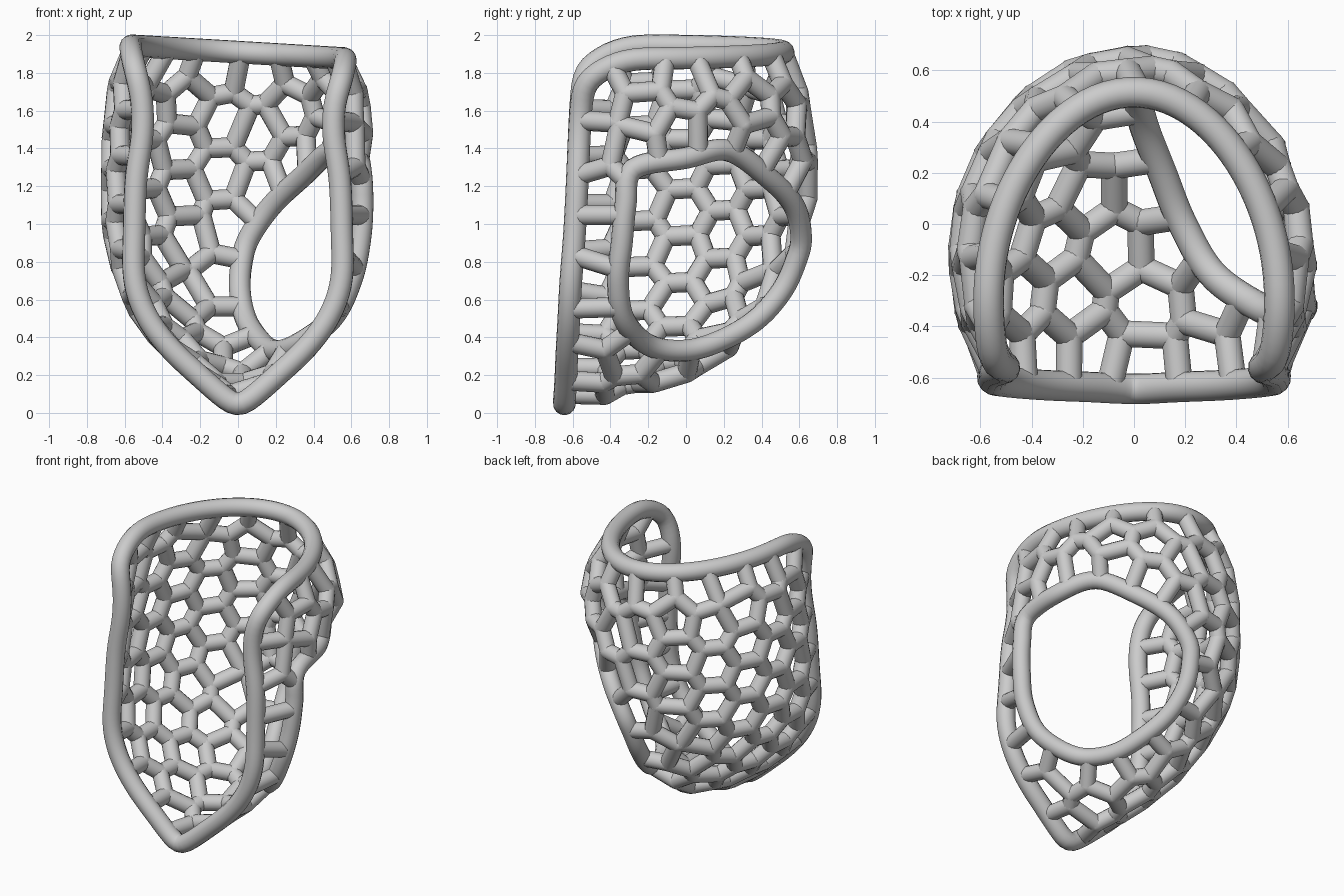
import bpy, bmesh, math
from mathutils import Vector, kdtree

if "Cube" in bpy.data.objects:
    bpy.data.objects.remove(bpy.data.objects["Cube"])

RIM_R, STRUT_R, PITCH = 0.06, 0.053, 0.26
NI = 130

# Shell rows: z, front edge half width, greatest half width, back y, front y
ROWS = [(.025, 0, .005, -.63, -.65), (.11, .11, .112, -.35, -.64), (.21, .22, .225, 0, -.635),
        (.33, .35, .36, .22, -.63), (.5, .48, .505, .4, -.62), (.7, .55, .6, .54, -.61),
        (.95, .55, .665, .62, -.59), (1.25, .54, .675, .65, -.575), (1.5, .505, .665, .63, -.565),
        (1.72, .51, .635, .59, -.555), (1.91, .545, .57, .52, -.54)]
# Centre line of the large side opening
HOLE = [(.65, -.28, 1.29), (.62, 0, 1.35), (.5, .22, 1.39), (.34, .43, 1.25), (.18, .57, 1.1),
        (.06, .61, .93), (.02, .58, .8), (.01, .51, .65), (.04, .38, .5), (.11, .2, .39),
        (.19, 0, .33), (.31, -.2, .36), (.5, -.33, .5), (.6, -.36, .7), (.645, -.34, .9), (.66, -.32, 1.1)]


def spline(pts, n, closed):
    """Catmull-Rom through points of any dimension, n samples per span."""
    out, m = [], len(pts)
    get = (lambda i: pts[i % m]) if closed else (lambda i: pts[max(0, min(m - 1, i))])
    for i in range(m if closed else m - 1):
        for k in range(n):
            t = k / n
            out.append(tuple(.5 * (2*b + (c-a)*t + (2*a-5*b+4*c-d)*t*t + (3*b-a-3*c+d)*t**3)
                             for a, b, c, d in zip(get(i-1), get(i), get(i+1), get(i+2))))
    return out if closed else out + [pts[-1]]


def shell_point(row, s):
    """Point on a row; s runs from -1 (left front edge) to 1 (right front edge)."""
    z, fx, w, yb, yf = row
    a = math.acos(max(0, min(1, fx / max(w, .001)))) if z > .05 else 0
    b = (yb - yf) / (1 + math.sin(a))
    ang = math.pi / 2 - s * (math.pi / 2 + a)
    x, y = w * math.cos(ang), yb - b + b * math.sin(ang)
    if math.sin(ang) > 0:                      # slightly pointed back
        x *= 1 - .06 * math.sin(ang) ** 2
    top = (max(z, 0) / 1.91) ** 6              # tilted top edge, dropped corners
    z -= top * (.06 * x + .13 * max(0, (abs(s) - .8) / .2) ** 2)
    return Vector((x, y, z))


def resample(pts, n):
    """Evenly spaced points round a closed loop."""
    loop = pts + [pts[0]]
    acc = [0]
    for a, b in zip(loop, loop[1:]):
        acc.append(acc[-1] + (b - a).length)
    out, k = [], 0
    for i in range(n):
        d = acc[-1] * i / n
        while acc[k + 1] < d:
            k += 1
        out.append(loop[k].lerp(loop[k + 1], (d - acc[k]) / max(acc[k + 1] - acc[k], 1e-9)))
    return out


def ring_tube(name, pts, r):
    cu = bpy.data.curves.new(name, 'CURVE')
    cu.dimensions, cu.bevel_depth, cu.bevel_resolution = '3D', r, 5
    sp = cu.splines.new('POLY')
    sp.points.add(len(pts) - 1)
    for p, q in zip(sp.points, pts):
        p.co = (*q, 1)
    sp.use_cyclic_u = True
    sp.use_smooth = True
    ob = bpy.data.objects.new(name, cu)
    bpy.context.collection.objects.link(ob)
    bpy.ops.object.select_all(action='DESELECT')
    ob.select_set(True)
    bpy.context.view_layer.objects.active = ob
    bpy.ops.object.convert(target='MESH')


def inside(p, poly):
    hit = False
    for (ax, ay), (bx, by) in zip(poly, poly[1:] + poly[:1]):
        if (ay > p[1]) != (by > p[1]) and p[0] < ax + (p[1] - ay) * (bx - ax) / (by - ay):
            hit = not hit
    return hit


# Fine sampling of the shell
table = spline(ROWS, 11, False)
NJ = len(table)
grid = [[shell_point(row, -1 + 2 * i / (NI - 1)) for i in range(NI)] for row in table]
verts = [p for r in grid for p in r]

# Outer rim: both front edges and the top edge, corners softened
outer = [grid[j][0] for j in range(NJ - 1, 0, -1)] + [grid[0][NI // 2]] \
    + [grid[j][-1] for j in range(1, NJ)] + grid[-1][-2:0:-1]
outer = resample(outer, 160)
for _ in range(4):
    outer = [(outer[i - 1] + outer[i] * 2 + outer[(i + 1) % 160]) / 4 for i in range(160)]
hole = resample([Vector(p) for p in spline(HOLE, 8, True)], 100)
ring_tube("outer_rim", outer, RIM_R)
ring_tube("side_opening_rim", hole, RIM_R - .002)

# Cut the opening out of the sampled shell
tree = kdtree.KDTree(len(verts))
for i, v in enumerate(verts):
    tree.insert(v, i)
tree.balance()
poly = [(k % NI, k // NI) for k in (tree.find(p)[1] for p in hole)]
keep = [not inside((i + .01, j + .01), poly) for j in range(NJ) for i in range(NI)]
tris = []
for j in range(NJ - 1):
    for i in range(NI - 1):
        a = j * NI + i
        for t in ((a, a + 1, a + NI + 1), (a, a + NI + 1, a + NI)):
            if all(keep[k] for k in t):
                tris.append(t)
weight = [0.0] * len(verts)
for t in tris:
    a, b, c = (verts[k] for k in t)
    ar = (b - a).cross(c - a).length / 6
    for k in t:
        weight[k] += ar
used = [k for k in range(len(verts)) if weight[k] > 0]

# Honeycomb cell centres in staggered columns counted in from both front edges
seeds = []
for side in (0, 1):
    for col in range(8):
        u, prev = PITCH * (.45 + .866 * col), None
        travel = PITCH * (.5 if col % 2 else 0) + PITCH * .45
        for j in range(NJ - 1, -1, -1):
            row = grid[j] if side == 0 else grid[j][::-1]
            d, i = 0, 0
            while i < NI // 2 and d < u:
                d += (row[i + 1] - row[i]).length
                i += 1
            if d < u:
                continue
            if sum((row[k + 1] - row[k]).length for k in range(i, NI // 2)) < PITCH * .38:
                continue
            if prev is not None:
                travel += (row[i] - prev).length
            prev = row[i]
            if travel >= PITCH:
                travel -= PITCH
                if keep[j * NI + (i if side == 0 else NI - 1 - i)]:
                    seeds.append(row[i].copy())
count = len(seeds)

# Relax the cell centres over the shell
label, STEPS = {}, 50
for step in range(STEPS):
    kd = kdtree.KDTree(count)
    for i, s in enumerate(seeds):
        kd.insert(s, i)
    kd.balance()
    total, mass = [Vector() for _ in seeds], [0.0] * count
    for k in used:
        n = label[k] = kd.find(verts[k])[1]
        total[n] += verts[k] * weight[k]
        mass[n] += weight[k]
    if step < STEPS - 1:
        seeds = [t / m if m > 1e-6 else s for t, m, s in zip(total, mass, seeds)]

# Lattice joints: where three cells meet, or two cells meet a rim
joints, edge_use = {}, {}
for t in tris:
    key = frozenset(label[k] for k in t)
    if len(key) == 3:
        joints.setdefault((key, None), []).append(sum((verts[k] for k in t), Vector()) / 3)
    for a, b in ((t[0], t[1]), (t[1], t[2]), (t[2], t[0])):
        e = (min(a, b), max(a, b))
        edge_use[e] = edge_use.get(e, 0) + 1
for (a, b), n in edge_use.items():
    if n == 1 and label[a] != label[b]:
        p = (verts[a] + verts[b]) / 2
        near = [min(r, key=lambda q: (q - p).length) for r in (outer, hole)]
        rim = 0 if (near[0] - p).length < (near[1] - p).length else 1
        joints.setdefault((frozenset((label[a], label[b])), rim), []).append(near[rim])
joints = {k: sum(v, Vector()) / len(v) for k, v in joints.items()}
pairs = {}
for (key, rim), p in joints.items():
    ids = sorted(key)
    for i in range(len(ids)):
        for m in range(i):
            pairs.setdefault((ids[m], ids[i]), []).append(p)

# Lattice struts with rounded joints
bm = bmesh.new()
for ends in pairs.values():
    ends.sort(key=lambda p: p.z)
    for a, b in zip(ends, ends[1:]):
        d = b - a
        if d.length < .01:
            continue
        mat = d.to_track_quat('Z', 'Y').to_matrix().to_4x4()
        mat.translation = (a + b) / 2
        bmesh.ops.create_cone(bm, segments=14, radius1=STRUT_R, radius2=STRUT_R,
                              depth=d.length, cap_ends=False, matrix=mat)
for p in joints.values():
    made = bmesh.ops.create_icosphere(bm, subdivisions=2, radius=STRUT_R + .001)
    bmesh.ops.translate(bm, verts=made['verts'], vec=p)
for f in bm.faces:
    f.smooth = True
me = bpy.data.meshes.new("lattice")
bm.to_mesh(me)
bm.free()
bpy.context.collection.objects.link(bpy.data.objects.new("lattice", me))
